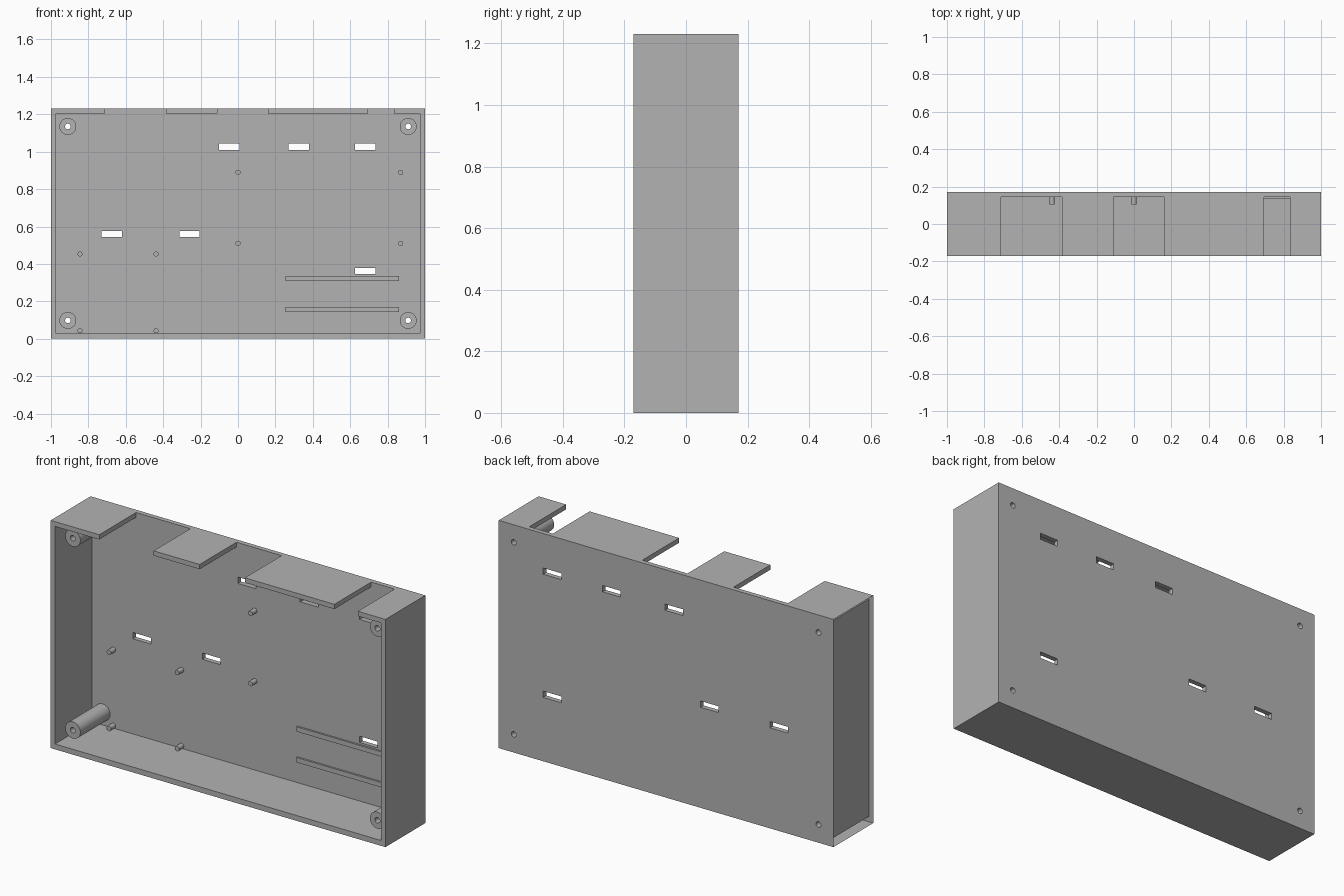
import bpy
import bmesh
from math import radians
from mathutils import Matrix, Vector

default = bpy.data.objects.get("Cube")
if default:
    bpy.data.objects.remove(default, do_unlink=True)

# Single grey plastic
grey = bpy.data.materials.new("grey_plastic")
grey.use_nodes = True
grey.diffuse_color = (0.45, 0.45, 0.45, 1)
grey.node_tree.nodes["Principled BSDF"].inputs["Base Color"].default_value = grey.diffuse_color

HEIGHT, DEPTH, WALL = 1.23, 0.17, 0.026
FLOOR_Y = DEPTH - WALL          # inner face of the back panel


def add_box(bm, x0, x1, y0, y1, z0, z1):
    size = Vector((x1 - x0, y1 - y0, z1 - z0))
    centre = Vector((x0 + x1, y0 + y1, z0 + z1)) / 2
    bmesh.ops.create_cube(bm, size=1, matrix=Matrix.Translation(centre) @ Matrix.Diagonal(size.to_4d()))


def add_rod(bm, x, z, radius, y0, y1, sides):
    place = Matrix.Translation((x, (y0 + y1) / 2, z)) @ Matrix.Rotation(radians(90), 4, "X")
    bmesh.ops.create_cone(bm, cap_ends=True, segments=sides, radius1=radius,
                          radius2=radius, depth=y1 - y0, matrix=place)


def make(name, adder, items):
    bm = bmesh.new()
    for item in items:
        adder(bm, *item)
    mesh = bpy.data.meshes.new(name)
    bm.to_mesh(mesh)
    bm.free()
    mesh.materials.append(grey)
    obj = bpy.data.objects.new(name, mesh)
    bpy.context.collection.objects.link(obj)
    return obj


def activate(obj):
    bpy.ops.object.select_all(action="DESELECT")
    obj.select_set(True)
    bpy.context.view_layer.objects.active = obj


def cut(target, cutter):
    cutter.hide_render = True
    mod = target.modifiers.new("cut", "BOOLEAN")
    mod.operation = "DIFFERENCE"
    mod.solver = "EXACT"
    mod.object = cutter
    activate(target)
    bpy.ops.object.modifier_apply(modifier=mod.name)


# Tray shell, open at the front
case = make("case_shell", add_box, [(-1, 1, -DEPTH, DEPTH, 0, HEIGHT)])
cavity = make("cavity_cutter", add_box,
              [(-1 + WALL, 1 - WALL, -0.5, FLOOR_Y, WALL + 0.003, HEIGHT - WALL)])

# Connector notches in the top wall
notches = make("notch_cutter", add_box,
               [(a, b, -0.5, FLOOR_Y, HEIGHT - 0.1, HEIGHT + 0.1)
                for a, b in ((-0.71, -0.385), (-0.11, 0.16), (0.695, 0.835))])

# Tie slots through the back panel
slot_spots = ((-0.047, 1.027), (0.325, 1.027), (0.68, 1.027),
              (-0.675, 0.56), (-0.26, 0.56), (0.68, 0.362))
slots = make("slot_cutter", add_box,
             [(x - 0.054, x + 0.054, 0.1, 0.3, z - 0.017, z + 0.017) for x, z in slot_spots])

# Corner screw posts with through holes
corners = [(x, z) for x in (-0.91, 0.91) for z in (0.098, 1.135)]
posts = make("screw_posts", add_rod, [(x, z, 0.045, -0.11, FLOOR_Y, 40) for x, z in corners])
drill = make("screw_hole_cutter", add_rod, [(x, z, 0.015, -0.4, 0.4, 24) for x, z in corners])

for cutter in (cavity, notches, slots, drill):
    cut(case, cutter)
cut(posts, drill)
for cutter in (cavity, notches, slots, drill):
    bpy.data.objects.remove(cutter, do_unlink=True)

# The outer skin of the right wall is open
bm = bmesh.new()
bm.from_mesh(case.data)
skin = [f for f in bm.faces if f.calc_center_median().x < -0.999]
bmesh.ops.delete(bm, geom=skin, context="FACES")
bm.to_mesh(case.data)
bm.free()

# Board locating pegs
peg_spots = [(x, z) for x in (0, 0.87) for z in (0.51, 0.89)]
peg_spots += [(x, z) for x in (-0.845, -0.438) for z in (0.043, 0.453)]
pegs = make("board_pegs", add_rod,
            [(x, z, 0.0135, 0.105, FLOOR_Y, 24) for x, z in peg_spots])

# Low guide ribs on the back panel
make("guide_ribs", add_box,
     [(0.255, 0.862, 0.134, FLOOR_Y, z, z + 0.026) for z in (0.143, 0.309)])

for obj in (case, posts, pegs):
    activate(obj)
    bpy.ops.object.shade_smooth_by_angle(angle=radians(30))
